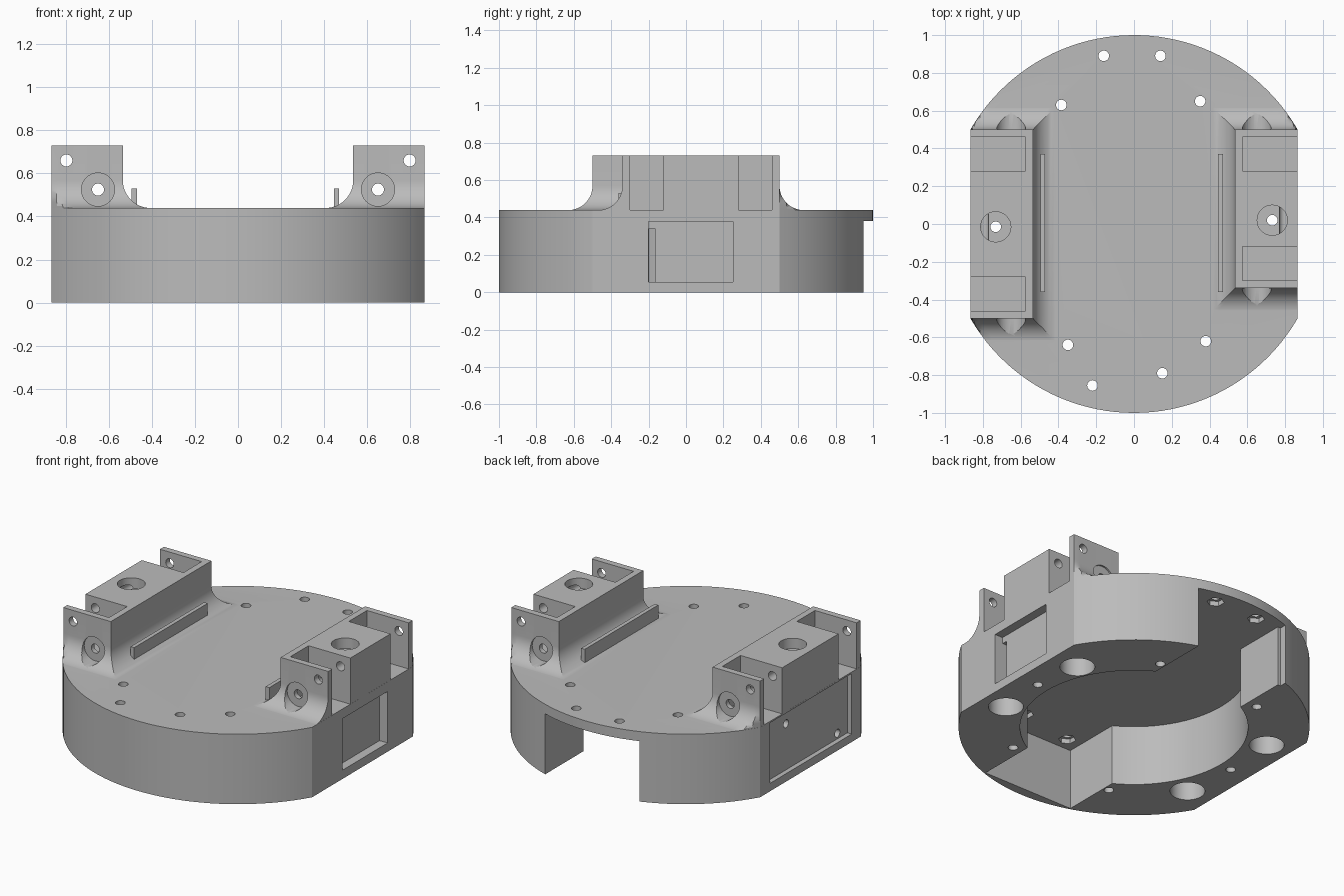
import bpy, bmesh, math
from mathutils import Matrix, Vector

cube = bpy.data.objects.get("Cube")
if cube:
    bpy.data.objects.remove(cube, do_unlink=True)

grey = bpy.data.materials.new("plain grey")
grey.use_nodes = True
grey.diffuse_color = (0.5, 0.5, 0.5, 1)
grey.node_tree.nodes["Principled BSDF"].inputs["Base Color"].default_value = (0.5, 0.5, 0.5, 1)

FLAT = 0.866      # half width across the flats
PLATE = 0.44      # top of the plate
CEILING = 0.38    # roof of the cavity
TOP = 0.73        # top of the brackets


def finish(bm, name):
    bmesh.ops.recalc_face_normals(bm, faces=bm.faces)
    mesh = bpy.data.meshes.new(name)
    bm.to_mesh(mesh)
    bm.free()
    mesh.materials.append(grey)
    ob = bpy.data.objects.new(name, mesh)
    bpy.context.scene.collection.objects.link(ob)
    return ob


def box(name, x, y, z):
    bm = bmesh.new()
    size = Matrix.Diagonal((x[1] - x[0], y[1] - y[0], z[1] - z[0], 1))
    mid = Matrix.Translation((sum(x) / 2, sum(y) / 2, sum(z) / 2))
    bmesh.ops.create_cube(bm, size=1, matrix=mid @ size)
    return finish(bm, name)


def rod(name, start, end, radius, sides=32):
    a, b = Vector(start), Vector(end)
    turn = (b - a).to_track_quat('Z', 'Y').to_matrix().to_4x4()
    bm = bmesh.new()
    bmesh.ops.create_cone(bm, cap_ends=True, segments=sides, radius1=radius, radius2=radius,
                          depth=(b - a).length, matrix=Matrix.Translation((a + b) / 2) @ turn)
    return finish(bm, name)


def volume(mesh):
    bm = bmesh.new()
    bm.from_mesh(mesh)
    result = bm.calc_volume(signed=True)
    bm.free()
    return result


def combine(ob, other, operation):
    # Apply a boolean, keeping the first solver result with a sensible volume
    v0, v1 = volume(ob.data), volume(other.data)
    low, high = (v0, v0 + v1) if operation == 'UNION' else (v0 - v1, v0)
    mod = ob.modifiers.new("boolean", 'BOOLEAN')
    mod.operation = operation
    mod.object = other
    for solver in ('EXACT', 'MANIFOLD', 'FLOAT'):
        mod.solver = solver
        bpy.context.view_layer.update()
        graph = bpy.context.evaluated_depsgraph_get()
        mesh = bpy.data.meshes.new_from_object(ob.evaluated_get(graph))
        if low - 1e-5 < volume(mesh) < high + 1e-5 and abs(volume(mesh) - v0) > 1e-6:
            ob.modifiers.remove(mod)
            ob.data = mesh
            bpy.data.objects.remove(other, do_unlink=True)
            return
    # A part that cannot be merged stays as its own object
    ob.modifiers.remove(mod)
    if operation == 'DIFFERENCE':
        bpy.data.objects.remove(other, do_unlink=True)


def cut(ob, other):
    combine(ob, other, 'DIFFERENCE')


def arc(radius, start, end, steps):
    angles = [math.radians(start + (end - start) * i / steps) for i in range(steps + 1)]
    return [(radius * math.cos(a), radius * math.sin(a)) for a in angles]


def housing():
    # Flat-sided disc with a round cavity and a channel open at the back
    half, step, room = 0.315, 0.335, 0.65
    right = math.degrees(math.acos(half))
    left = math.degrees(math.acos(-step))
    bend = math.degrees(math.acos(half / room))
    rim = arc(1, right, 30, 14) + arc(1, -30, -150, 42) + arc(1, -210, left - 360, 14)
    back = arc(1, left, right, 14)[1:-1]
    inside = [(-step, 0.9), (-half, 0.9)] + arc(room, 180 - bend, 180 + bend, 32)
    inside += [(-half, -0.94), (half, -0.94)] + arc(room, -bend, bend, 32)
    bm = bmesh.new()

    def ring(points, z):
        return [bm.verts.new((x, y, z)) for x, y in points]

    low = ring(rim + inside, 0)
    mid = ring(rim + inside, CEILING)
    mid_back = ring(back, CEILING)
    high = ring(rim + back, PLATE)
    for a, b in ((low, mid), (mid[:len(rim)] + mid_back, high)):
        for i in range(len(a)):
            bm.faces.new((a[i - 1], a[i], b[i], b[i - 1]))
    bm.faces.new(low)
    bm.faces.new(high)
    # Cavity roof reaches the rim through the open channel
    bm.faces.new([mid[len(rim) - 1]] + mid[len(rim):] + [mid[0]] + mid_back[::-1])
    return finish(bm, "chassis_housing")


def bracket(side, y0, y1):
    # Upright block with a concave mitred foot on three sides, trimmed to the rim
    inner, outer, r, n = 0.535, FLAT - 0.0005, 0.13, 16
    rows = [(r, PLATE - 0.03)]
    for i in range(13):
        a = math.pi / 2 * i / 12
        rows.append((r * (1 - math.sin(a)), PLATE - 0.001 + r * (1 - math.cos(a))))
    rows.append((0, TOP))
    bm = bmesh.new()
    loops = []
    for o, z in rows:
        xs = [inner - o + (outer - inner + o) * i / n for i in range(n + 1)]
        rim = [math.sqrt(0.998 - x * x) for x in xs]
        points = [(x, max(y0 - o, -c)) for x, c in zip(xs, rim)]
        points += [(x, min(y1 + o, c)) for x, c in zip(xs, rim)][::-1]
        loops.append([bm.verts.new((side * x, y, z)) for x, y in points])
    for low, high in zip(loops, loops[1:]):
        for i in range(len(low)):
            bm.faces.new((low[i - 1], low[i], high[i], high[i - 1]))
    bm.faces.new(loops[0])
    bm.faces.new(loops[-1])
    return finish(bm, "bracket")


body = housing()

for side, y0, y1, bore_y in ((-1, -0.5, 0.5, -0.015), (1, -0.34, 0.5, 0.02)):
    # Bracket with open notches at both ends
    block = bracket(side, y0, y1)
    xs = sorted((side * 0.575, side * 1.1))
    for a in (y0 + 0.04, y1 - 0.22):
        cut(block, box("notch", xs, (a, a + 0.18), (PLATE, 1)))
    # Lengthwise screw holes and their round seats in the foot
    for x, z in ((0.65, 0.525), (0.797, 0.66)):
        cut(block, rod("screw_hole", (side * x, -1.2, z), (side * x, 1.2, z), 0.028, 24))
    for a, b in ((y0 + 0.01, y0 - 0.3), (y1 - 0.01, y1 + 0.3)):
        cut(block, rod("screw_seat", (side * 0.65, a, 0.525), (side * 0.65, b, 0.525), 0.077))
    combine(body, block, 'UNION')
    # Thin rail beside the bracket
    rail_x = (0.445, 0.47) if side > 0 else (-0.495, -0.47)
    combine(body, box("rail", rail_x, (-0.36, 0.37), (0.41, 0.53)), 'UNION')
    # Vertical bore with a counterbore
    x = side * 0.732
    cut(body, rod("counterbore", (x, bore_y, TOP - 0.065), (x, bore_y, 1), 0.08))
    cut(body, rod("bore", (x, bore_y, -0.1), (x, bore_y, 1), 0.028, 24))

# Blind round sockets underneath
for x, y in ((0.69, 0.32), (0.71, -0.29), (-0.71, 0.33), (-0.7, -0.36)):
    cut(body, rod("socket", (x, y, -0.1), (x, y, 0.3), 0.1))

# Small holes right through the housing
for x, y in ((0.35, 0.65), (0.38, -0.62), (-0.385, 0.63), (-0.35, -0.64)):
    cut(body, rod("through_hole", (x, y, -0.1), (x, y, 0.6), 0.028, 24))

# Plate holes with hexagonal nut recesses
for x, y in ((-0.16, 0.89), (0.14, 0.89), (0.15, -0.79), (-0.22, -0.855)):
    cut(body, rod("plate_hole", (x, y, 0.3), (x, y, 0.6), 0.028, 24))
    cut(body, rod("nut_recess", (x, y, 0.3), (x, y, 0.41), 0.05, 6))

# Left side pocket with a cable slot
cut(body, box("left_pocket", (0.81, 1), (-0.2, 0.25), (0.055, 0.379)))
cut(body, box("cable_slot", (0.55, 0.9), (-0.199, -0.165), (0.056, 0.34)))

# Right side pocket with two small holes
cut(body, box("right_pocket", (-1, -0.836), (-0.41, 0.4), (0.05, 0.43)))
for y, z in ((0.2, 0.34), (-0.31, 0.085)):
    cut(body, rod("pocket_hole", (-1, y, z), (-0.7, y, z), 0.025, 24))

# Smooth the round walls and keep the edges crisp
bm = bmesh.new()
bm.from_mesh(body.data)
for face in bm.faces:
    face.smooth = True
for edge in bm.edges:
    edge.smooth = edge.is_manifold and edge.calc_face_angle() < math.radians(25)
bm.to_mesh(body.data)
bm.free()
